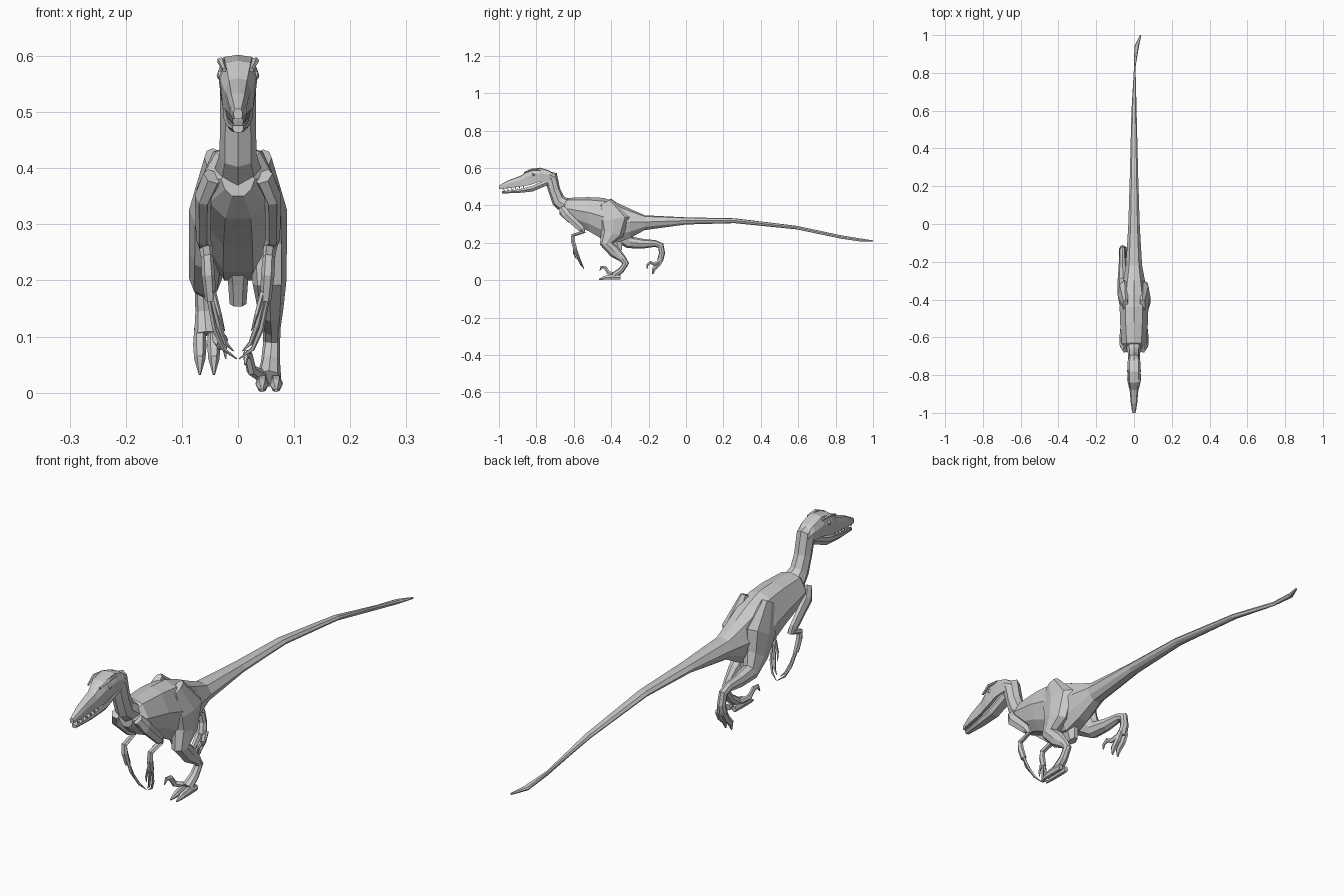
import bpy, bmesh, math
from mathutils import Vector


def loft(name, rings):
    """Skin a list of equal-length rings and cap both ends."""
    bm = bmesh.new()
    vr = [[bm.verts.new(p) for p in r] for r in rings]
    n = len(vr[0])
    for a, b in zip(vr, vr[1:]):
        for i in range(n):
            j = (i + 1) % n
            bm.faces.new((a[i], a[j], b[j], b[i]))
    bm.faces.new(vr[0])
    bm.faces.new(vr[-1])
    bmesh.ops.recalc_face_normals(bm, faces=bm.faces)
    me = bpy.data.meshes.new(name)
    bm.to_mesh(me)
    bm.free()
    ob = bpy.data.objects.new(name, me)
    bpy.context.collection.objects.link(ob)
    return ob


def tube(name, path, sides=6, s=1):
    """Path rows: x, y, z, half width in x, half depth. s=-1 mirrors in x."""
    pts = [Vector((s * p[0], p[1], p[2])) for p in path]
    rings = []
    for i, p in enumerate(pts):
        t = Vector()
        if i > 0:
            t += (p - pts[i - 1]).normalized()
        if i < len(pts) - 1:
            t += (pts[i + 1] - p).normalized()
        t.normalize()
        b = t.cross(Vector((1, 0, 0))).normalized()
        a = b.cross(t).normalized()
        rx, rd = path[i][3:5]
        rings.append([p + a * rx * math.cos(2 * math.pi * k / sides)
                      + b * rd * math.sin(2 * math.pi * k / sides) for k in range(sides)])
    return loft(name, rings)


def sections(name, rows, half):
    """Rows: y, top z, bottom z, half width, centre x. half: right half-profile fractions."""
    prof = half + [(-x, z) for x, z in reversed(half) if x > 0]
    return loft(name, [[(cx + w * x, y, b + (t - b) * z) for x, z in prof]
                       for y, t, b, w, cx in rows])


# Torso and tail
sections("torso_and_tail", [
    (-.675, .405, .35, .03, 0), (-.63, .44, .31, .065, 0), (-.52, .444, .262, .074, 0),
    (-.44, .44, .215, .076, 0), (-.37, .415, .2, .07, 0), (-.30, .382, .225, .058, 0),
    (-.22, .347, .268, .043, 0), (0, .336, .298, .03, 0), (.26, .331, .305, .022, 0),
    (.59, .291, .272, .014, 0), (.83, .24, .222, .004, .004), (.94, .222, .206, .012, .014),
    (1.0, .213, .206, .004, .035)],
    [(0, 1), (.6, .92), (1, .55), (.78, .22), (.35, 0)])

# Pelvic keel under the belly
tube("pelvic_keel", [(0, -.39, .26, .03, .05), (0, -.37, .2, .018, .035), (0, -.36, .158, .015, .022)])

# Neck
tube("neck", [(0, -.77, .56, .03, .03), (0, -.72, .545, .032, .04), (0, -.704, .48, .032, .032),
              (0, -.682, .425, .033, .037), (0, -.62, .38, .048, .045)], 8)

# Skull and lower jaw
sections("skull", [
    (-1.0, .506, .488, .008, 0), (-.95, .534, .493, .017, 0), (-.88, .56, .502, .023, 0),
    (-.84, .592, .508, .032, 0), (-.78, .602, .527, .036, 0), (-.73, .586, .53, .034, 0),
    (-.70, .562, .53, .026, 0)],
    [(0, 1), (.7, .95), (1, .6), (.85, 0)])
sections("lower_jaw", [
    (-.985, .476, .464, .01, 0), (-.90, .484, .466, .02, 0), (-.82, .505, .474, .026, 0),
    (-.74, .54, .508, .028, 0)],
    [(.9, 1), (1, .5), (.6, 0)])

for s, side in ((1, "right"), (-1, "left")):
    # Teeth, brow and eye
    for i in range(6):
        y = -.98 + .022 * i
        x, z = .010 + .0018 * i, .493 + .002 * i
        tube(f"{side}_upper_tooth", [(x, y, z, .003, .004), (x, y + .004, z - .014, .0005, .0005)], 4, s)
        tube(f"{side}_lower_tooth", [(x, y + .01, z - .017, .003, .003),
                                     (x, y + .012, z - .006, .0005, .0005)], 4, s)
    tube(f"{side}_brow", [(.024, -.865, .575, .004, .004), (.031, -.82, .592, .007, .006),
                          (.03, -.775, .59, .004, .004)], 5, s)
    bpy.ops.mesh.primitive_uv_sphere_add(segments=8, ring_count=6, radius=.009,
                                         location=(s * .029, -.815, .565))
    bpy.context.object.name = f"{side}_eye"

    # Shoulder, arm and hand
    tube(f"{side}_arm", [
        (.045, -.665, .385, .018, .02), (.062, -.64, .35, .015, .025), (.062, -.56, .275, .013, .02),
        (.057, -.548, .258, .012, .012), (.055, -.605, .24, .011, .011), (.053, -.605, .21, .012, .012),
        (.049, -.592, .165, .010, .012)], 6, s)
    fingers = [
        [(.052, -.59, .17, .005, .006), (.042, -.57, .115, .005, .005),
         (.026, -.555, .078, .004, .005), (.002, -.545, .06, .001, .001)],
        [(.046, -.595, .17, .005, .006), (.034, -.58, .12, .005, .005),
         (.022, -.565, .088, .004, .004), (.008, -.558, .074, .001, .001)],
        [(.044, -.60, .18, .005, .006), (.033, -.598, .14, .004, .005),
         (.024, -.585, .11, .001, .001)]]
    for f in fingers:
        tube(f"{side}_finger", f, 5, s)

# Planted right leg
tube("right_leg", [
    (.045, -.43, .418, .015, .035), (.05, -.385, .325, .037, .085), (.054, -.395, .25, .033, .06),
    (.056, -.425, .195, .03, .036), (.058, -.38, .15, .023, .032), (.06, -.34, .115, .016, .02),
    (.06, -.322, .09, .015, .018), (.058, -.345, .055, .017, .016), (.055, -.385, .025, .022, .018)], 8)

# Trailing left leg
tube("left_leg", [
    (.045, -.43, .418, .015, .035), (.05, -.375, .325, .037, .085), (.054, -.345, .25, .033, .06),
    (.058, -.30, .202, .029, .034), (.06, -.23, .195, .022, .026), (.062, -.165, .196, .016, .018),
    (.062, -.135, .185, .015, .018), (.06, -.128, .145, .016, .016), (.057, -.138, .105, .021, .016)], 8, -1)

# Two weight-bearing toes and one raised hooked claw on each foot
for x in (.043, .068):
    tube("right_toe", [(x, -.35, .014, .010, .012), (x, -.395, .017, .012, .016),
                       (x, -.435, .013, .011, .012), (x, -.466, .004, .003, .003)])
    tube("left_toe", [(x, -.13, .115, .010, .012), (x, -.147, .085, .012, .014),
                      (x, -.172, .06, .010, .012), (x, -.178, .032, .002, .003)], 6, -1)
tube("right_hooked_claw", [
    (.042, -.385, .03, .010, .012), (.024, -.415, .04, .009, .011), (.018, -.432, .068, .008, .010),
    (.015, -.452, .07, .006, .008), (.013, -.462, .05, .002, .002)])
tube("left_hooked_claw", [
    (.042, -.14, .10, .010, .012), (.03, -.17, .085, .008, .010), (.026, -.19, .095, .008, .009),
    (.024, -.206, .083, .005, .007), (.022, -.208, .06, .001, .002)], 6, -1)
